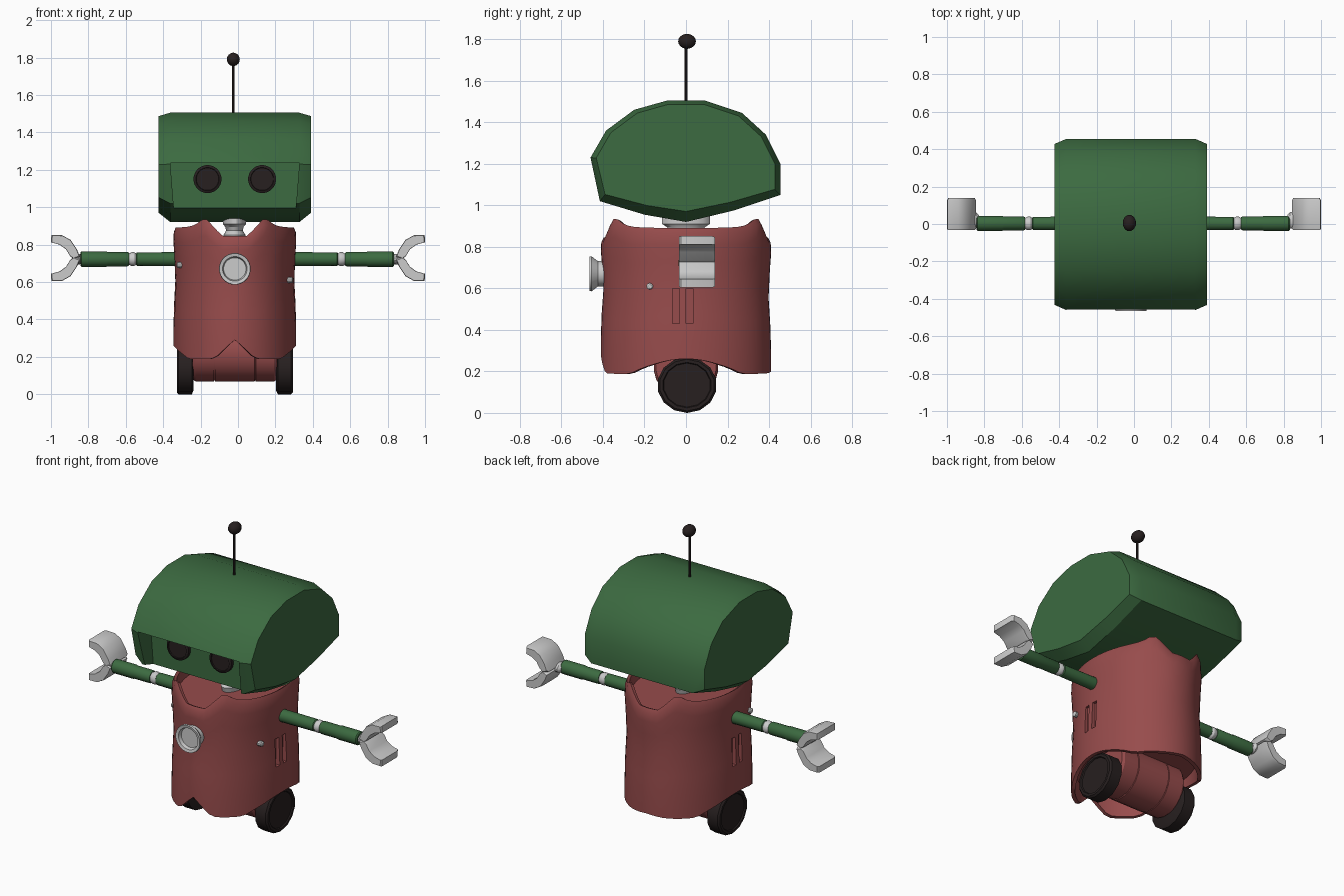
import bpy, bmesh
from math import sin, cos, pi, radians
from mathutils import Vector

if "Cube" in bpy.data.objects:
    bpy.data.objects.remove(bpy.data.objects["Cube"])

CX = -0.017   # centre line of the head and torso


def material(name, rgb):
    m = bpy.data.materials.new(name)
    m.diffuse_color = (*rgb, 1)
    m.use_nodes = True
    m.node_tree.nodes["Principled BSDF"].inputs["Base Color"].default_value = m.diffuse_color
    return m


GREEN = material("green_paint", (0.045, 0.145, 0.052))
RED = material("red_paint", (0.31, 0.072, 0.072))
DARK = material("dark_rubber", (0.02, 0.014, 0.014))


def loft(name, rings, mat=None, smooth=30):
    """Skin a list of equal-length closed rings and cap both ends."""
    bm = bmesh.new()
    vs = [[bm.verts.new(p) for p in r] for r in rings]
    n = len(vs[0])
    for a, b in zip(vs, vs[1:]):
        for i in range(n):
            j = (i + 1) % n
            bm.faces.new((a[i], a[j], b[j], b[i]))
    bm.faces.new(vs[0])
    bm.faces.new(vs[-1])
    bmesh.ops.recalc_face_normals(bm, faces=bm.faces)
    me = bpy.data.meshes.new(name)
    bm.to_mesh(me)
    bm.free()
    ob = bpy.data.objects.new(name, me)
    bpy.context.collection.objects.link(ob)
    if mat:
        me.materials.append(mat)
    if smooth:
        activate(ob)
        bpy.ops.object.shade_smooth_by_angle(angle=radians(smooth))
    return ob


def activate(ob):
    bpy.ops.object.select_all(action='DESELECT')
    ob.select_set(True)
    bpy.context.view_layer.objects.active = ob


def lathe(name, axis, centre, prof, mat=None, n=20, stretch=(1, 1), smooth=30):
    """Spin (radius, distance along axis) points around an axis."""
    def pt(r, t, a):
        u, v = r * cos(a) * stretch[0], r * sin(a) * stretch[1]
        p = {'x': (t, u, v), 'y': (u, t, v), 'z': (u, v, t)}[axis]
        return Vector(centre) + Vector(p)
    rings = [[pt(r, t, 2 * pi * (i + .5) / n) for i in range(n)] for r, t in prof]
    return loft(name, rings, mat, smooth)


def cut(ob, cutter):
    m = ob.modifiers.new("cut", 'BOOLEAN')
    m.operation = 'DIFFERENCE'
    m.solver = 'EXACT'
    m.object = cutter
    activate(ob)
    bpy.ops.object.modifier_apply(modifier="cut")
    bpy.data.objects.remove(cutter)


def box(name, x0, x1, y0, y1, z0, z1, taper=0.0):
    return loft(name, [[(x0 + t, y0, z), (x1 - t, y0, z), (x1 - t, y1, z), (x0 + t, y1, z)]
                       for z, t in ((z0, taper), (z1, 0))], RED, 0)


def interp(table, x):
    for (a, p), (b, q) in zip(table, table[1:]):
        if x <= b:
            return p + (q - p) * max(0, x - a) / (b - a)
    return table[-1][1]


# Head: side profile (y, z) swept across x with chamfered ends
prof = [(-.46, 1.23), (-.385, 1.36), (-.25, 1.46), (-.09, 1.505), (.09, 1.505), (.27, 1.445),
        (.385, 1.34), (.455, 1.2), (.455, 1.05), (.23, .975), (0, .92), (-.2, .955), (-.415, 1.02)]


def head_ring(x, inset):
    return [(CX + x, y * (1 - inset), 1.2 + (z - 1.2) * (1 - (inset if z > 1.1 else inset * 3)))
            for y, z in prof]


head = loft("head", [head_ring(-.408, .06), head_ring(-.345, 0),
                     head_ring(.345, 0), head_ring(.408, .06)], GREEN, 28)
face_cutter = box("face_cutter", CX - .345, CX + .345, -.7, -.335, .85, 1.235, .03)
face_cutter.data.materials.clear()
face_cutter.data.materials.append(GREEN)
cut(head, face_cutter)
activate(head)
bpy.ops.object.shade_smooth_by_angle(angle=radians(28))

# Eyes
for side, label in ((-1, "left"), (1, "right")):
    lathe(label + "_eye", 'y', (CX + side * .146, -.335, 1.15),
          [(.075, .02), (.075, -.02), (.062, -.026), (.06, -.02)], DARK, 24)

# Antenna
lathe("antenna_rod", 'z', (-.025, .0, 0), [(.008, 1.48), (.007, 1.77)], DARK, 8)
lathe("antenna_ball", 'z', (-.025, .005, 1.79),
      [(.037 * sin(a), -.036 * cos(a)) for a in [pi * (.04 + .92 * i / 8) for i in range(9)]],
      DARK, 12, (.97, 1.2), 40)

# Neck
lathe("neck", 'z', (CX - .002, 0, 0), [(.055, .82), (.06, .85), (.045, .875), (.05, .895), (.063, .91), (.063, .96)],
      None, 20, (1, 1.85))

# Torso shell: elliptical tube with wavy rims, closed inside
TOP = [(0, .845), (.07, .845), (.165, .945), (.22, .905), (.26, .895), (.328, .89)]
FRONT = [(0, .29), (.03, .265), (.11, .19), (.245, .187), (.305, .235), (.328, .26)]
BACK = [(0, .20)] + FRONT[2:]
N = 64


def torso_ring(s, height):
    ring = []
    for i in range(N):
        a = 2 * pi * i / N
        x, y = .328 * cos(a), .41 * sin(a)
        lo = interp(FRONT if y < 0 else BACK, abs(x))
        ring.append((CX + x * s, y * s, height(lo, interp(TOP, abs(x)))))
    return ring


levels = [(0, 1.0), (.15, 1.0), (.35, .99), (.55, .97), (.75, .985), (.88, 1.0), (.96, .995), (1, .965)]
rings = [torso_ring(.93, lambda lo, hi: .31), torso_ring(.94, lambda lo, hi: lo)]
rings += [torso_ring(s, lambda lo, hi, t=t: lo + (hi - lo) * t) for t, s in levels]
rings += [torso_ring(.92, lambda lo, hi: hi - .008), torso_ring(.9, lambda lo, hi: .82)]
torso = loft("torso", rings, RED, 0)
for side in (-1, 1):
    for y in (-.065, .0):
        xs = sorted((CX + side * .30, CX + side * .4))
        cut(torso, box("slot_cutter", *xs, y, y + .033, .43, .6))
activate(torso)
bpy.ops.object.shade_smooth_by_angle(angle=radians(32))

# Side bolts
for side, z, label in ((-1, .69, "left"), (1, .61, "right")):
    lathe(label + "_bolt", 'x', (CX + side * .29, -.175, z),
          [(.016, -.02 * side), (.016, .016 * side), (.009, .021 * side)], None, 10)

# Chest dial with a recessed face
lathe("chest_dial", 'y', (CX, 0, .67),
      [(.06, -.36), (.062, -.425), (.085, -.455), (.083, -.466), (.066, -.462), (.06, -.442)], None, 24)

# Drive housing and wheels
lathe("axle_housing", 'x', (CX, 0, .222),
      [(.145, -.225), (.155, -.21), (.155, -.112), (.149, -.111), (.149, -.107), (.156, -.106),
       (.156, .106), (.149, .107), (.149, .111), (.155, .112), (.155, .21), (.145, .225)], RED, 24)
for side, label in ((-1, "left"), (1, "right")):
    lathe(label + "_wheel", 'x', (CX + side * .265, .005, .134),
          [(r, t * side) for r, t in ((.115, -.045), (.137, -.035), (.137, .035), (.127, .045), (.112, .045), (.108, .038))],
          DARK, 14, (1.05, .98), 30)

# Arms, built once per side
CLAW = [(.845, .735), (.86, .772), (.895, .825), (.94, .85), (.998, .852), (1.0, .812),
        (.955, .8), (.92, .775), (.895, .735), (.875, .722)]
for side, label in ((-1, "left"), (1, "right")):
    def rod(name, pts, mat, y=.003, stretch=(1, 1)):
        lathe(label + name, 'x', (-.005, y, .722), [(r, x * side) for r, x in pts], mat, 14, stretch)
    rod("_upper_arm", [(.038, .26), (.036, .535), (.03, .54)], GREEN)
    rod("_elbow", [(.025, .53), (.037, .55), (.037, .565), (.025, .587)], None)
    rod("_forearm", [(.034, .578), (.038, .585), (.038, .69), (.041, .7), (.041, .832), (.035, .838)], GREEN)
    rod("_wrist", [(.018, .825), (.028, .84), (.029, .862), (.016, .882)], None, .02, (1.6, 1))
    for flip, part in ((1, "_upper_claw"), (-1, "_lower_claw")):
        def slab(y, k):
            return [(side * (.92 + (x - .92) * k), y, .728 + flip * (.075 + (z - .803) * k)) for x, z in CLAW]
        loft(label + part, [slab(-.033, .93), slab(-.025, 1), slab(.125, 1), slab(.14, .9)], None, 30)
